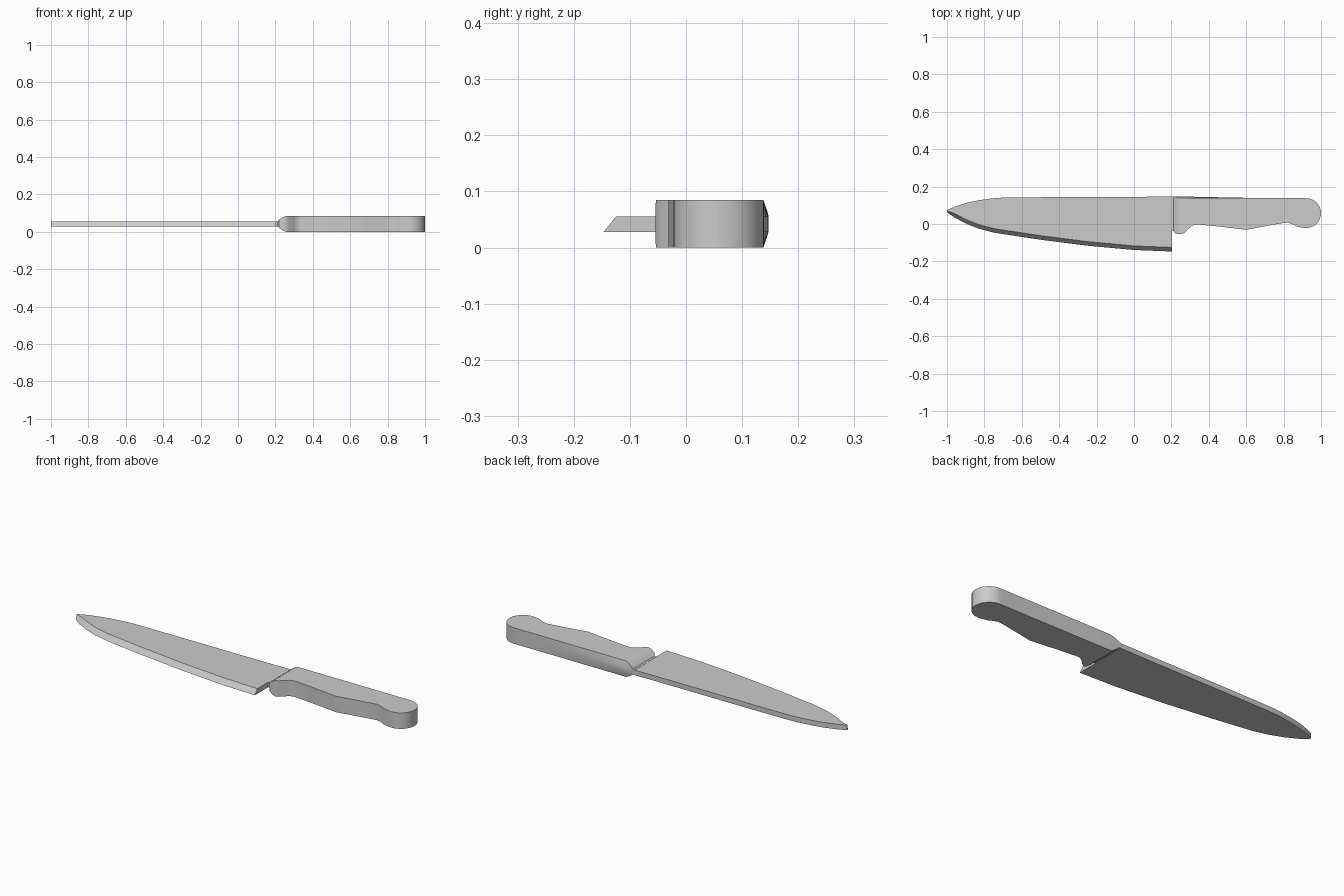
import bpy, bmesh, math
from mathutils import Vector


def loft(name, sections, smooth_angle):
    """Skin a row of equal-length cross-sections and cap both ends."""
    bm = bmesh.new()
    rings = [[bm.verts.new(Vector(p)) for p in s] for s in sections]
    n = len(rings[0])
    for a, b in zip(rings, rings[1:]):
        for i in range(n):
            j = (i + 1) % n
            bm.faces.new((a[i], a[j], b[j], b[i]))
    bm.faces.new(rings[0])
    bm.faces.new(rings[-1])
    bmesh.ops.recalc_face_normals(bm, faces=bm.faces)
    mesh = bpy.data.meshes.new(name)
    bm.to_mesh(mesh)
    bm.free()
    ob = bpy.data.objects.new(name, mesh)
    bpy.context.collection.objects.link(ob)
    bpy.ops.object.select_all(action='DESELECT')
    ob.select_set(True)
    bpy.context.view_layer.objects.active = ob
    bpy.ops.object.shade_smooth_by_angle(angle=math.radians(smooth_angle))
    return ob


Z0, Z1 = 0.028, 0.055      # blade underside and top
MID = 0.0425               # handle centre height

# Blade: x, cutting edge y, spine y; the top is ground back along the edge
blade_stations = [
    (-1.0, 0.064, 0.074), (-0.96, 0.035, 0.092), (-0.9, 0.003, 0.112),
    (-0.83, -0.025, 0.127), (-0.75, -0.046, 0.138), (-0.7, -0.054, 0.141),
    (-0.5, -0.084, 0.143), (-0.25, -0.116, 0.144), (0.0, -0.139, 0.145),
    (0.1, -0.143, 0.146), (0.202, -0.147, 0.147)]
sections = []
for x, edge, spine in blade_stations:
    grind = min(0.022, (spine - edge) * 0.6)
    sections.append([(x, edge, Z0), (x, spine, Z0),
                     (x, spine, Z1), (x, edge + grind, Z1)])
loft("blade", sections, 20)

# Handle: x, belly y, back y at the corners, back y at mid height, half height
handle_stations = [
    (0.2, -0.035, 0.147, 0.147, 0.0135), (0.212, -0.038, 0.147, 0.147, 0.0135),
    (0.22, -0.05, 0.145, 0.147, 0.022), (0.24, -0.054, 0.140, 0.147, 0.036),
    (0.258, -0.053, 0.138, 0.147, 0.0425), (0.272, -0.045, 0.138, 0.147, 0.0425),
    (0.3, -0.018, 0.138, 0.146, 0.0425), (0.315, -0.007, 0.138, 0.146, 0.0425),
    (0.335, -0.002, 0.138, 0.145, 0.0425), (0.45, -0.013, 0.138, 0.143, 0.0425),
    (0.6, -0.031, 0.138, 0.140, 0.0425), (0.7, -0.012, 0.138, 0.139, 0.0425),
    (0.79, 0.004, 0.138, 0.138, 0.0425), (0.82, 0.008, 0.138, 0.138, 0.0425),
    (0.845, 0.000, 0.138, 0.138, 0.0425), (0.87, -0.013, 0.138, 0.138, 0.0425),
    (0.9, -0.020, 0.138, 0.138, 0.0425)]
# Rounded butt
for i in range(9):
    a = math.radians(88 * i / 8)
    x = 0.92 + 0.08 * math.sin(a)
    c = 0.08 * math.cos(a)
    handle_stations.append((x, 0.058 - c, 0.058 + c, 0.058 + c, 0.0425))
sections = []
for x, belly, back, ridge, h in handle_stations:
    sections.append([(x, belly, MID - h), (x, back, MID - h),
                     (x, ridge, Z0), (x, ridge, Z1),
                     (x, back, MID + h), (x, belly, MID + h)])
loft("handle", sections, 28)
